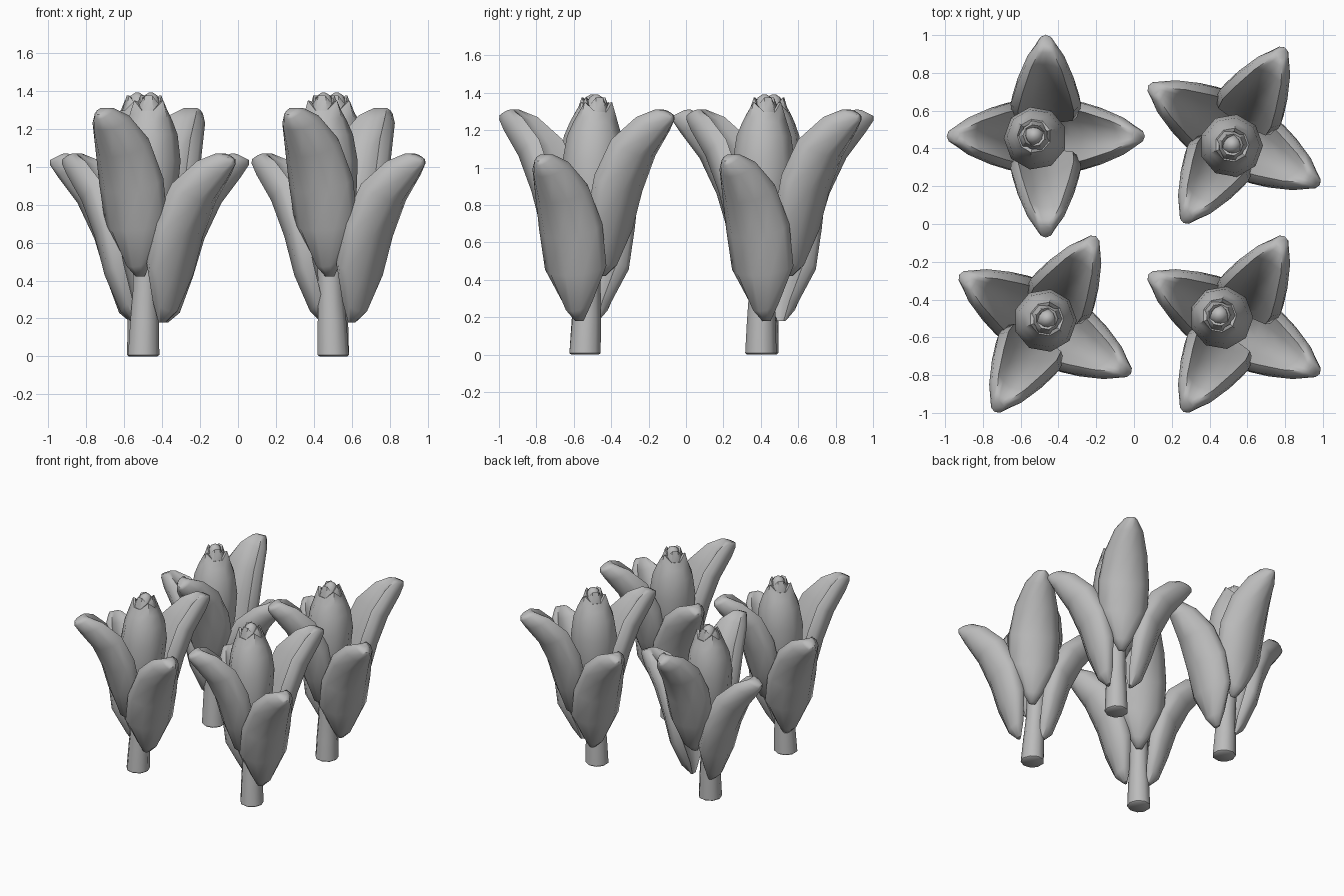
import bpy, math
from mathutils import Matrix, Vector

cube = bpy.data.objects.get("Cube")
if cube:
    bpy.data.objects.remove(cube, do_unlink=True)

grey = bpy.data.materials.new("plain_grey")
grey.use_nodes = True
grey.diffuse_color = (0.5, 0.5, 0.5, 1)
grey.node_tree.nodes["Principled BSDF"].inputs["Base Color"].default_value = (0.5, 0.5, 0.5, 1)


def loft(name, rings, sharp):
    """Skin a list of equal-sized closed rings and cap both ends."""
    n = len(rings[0])
    verts = [p for ring in rings for p in ring]
    faces = [tuple(reversed(range(n))), tuple(range(len(verts) - n, len(verts)))]
    for k in range(len(rings) - 1):
        for i in range(n):
            j = (i + 1) % n
            faces.append((k * n + i, k * n + j, k * n + n + j, k * n + n + i))
    mesh = bpy.data.meshes.new(name)
    mesh.from_pydata(verts, [], faces)
    mesh.materials.append(grey)
    obj = bpy.data.objects.new(name, mesh)
    bpy.context.collection.objects.link(obj)
    bpy.ops.object.select_all(action='DESELECT')
    obj.select_set(True)
    bpy.context.view_layer.objects.active = obj
    bpy.ops.object.mode_set(mode='EDIT')
    bpy.ops.mesh.select_all(action='SELECT')
    bpy.ops.mesh.normals_make_consistent(inside=False)
    bpy.ops.object.mode_set(mode='OBJECT')
    bpy.ops.object.shade_smooth_by_angle(angle=math.radians(sharp))


# Leaf rows: outer rib (r, z), inner rim (r, z), half width, hollowness
LEAF = [((.10, .18), (.07, .18), .025, 0), ((.16, .23), (.06, .29), .08, .5),
        ((.23, .42), (.07, .49), .185, .8), ((.29, .62), (.12, .72), .19, .9),
        ((.38, .81), (.21, .91), .16, .8), ((.485, .95), (.34, 1.03), .105, .4),
        ((.525, 1.01), (.43, 1.07), .05, 0), ((.525, 1.035), (.46, 1.068), .03, 0)]
# Boat-shaped half section: sideways fraction, depth from rib to rim, hollow depth
SECTION = [(0, 0, 0), (.55, .12, 0), (.93, .5, 0), (.98, .78, 0), (.78, 1, 0), (.4, 1, .35), (0, 1, .5)]
SECTION += [(-u, v, h) for u, v, h in reversed(SECTION[1:-1])]


def leaf(name, centre, angle, out, lift):
    turn = (Matrix.Translation((*centre, lift)) @ Matrix.Rotation(angle, 4, 'Z')
            @ Matrix.Translation((out, 0, 0)))
    rings = []
    for rib, rim, w, hollow in LEAF:
        a, b = Vector((rib[0], 0, rib[1])), Vector((rim[0], 0, rim[1]))
        rings.append([turn @ (a.lerp(b, v - h * hollow) + Vector((0, u * w, 0)))
                      for u, v, h in SECTION])
    loft(name, rings, 60)


# Turned profiles: (radius, height, height of the pointed petals)
STEM = [(.075, 0, 0), (.085, .008, 0), (.078, .18, 0), (.068, .35, 0), (.07, .55, 0)]
HUSK = [(.06, .5, 0), (.12, .65, 0), (.155, .85, 0), (.168, 1.03, 0), (.148, 1.17, 0),
        (.118, 1.25, .012), (.09, 1.315, .035), (.072, 1.31, .035), (.068, 1.26, 0)]
INNER = [(.085, 1.22, 0), (.082, 1.3, 0), (.058, 1.36, -.03), (.045, 1.35, -.03), (.04, 1.3, 0)]
CORE = [(.055, 1.25, 0), (.052, 1.335, 0), (.036, 1.375, 0), (.012, 1.39, 0)]


def turned(name, profile, base, top, phase, sides=9):
    rings = []
    for r, z, wave in profile:
        cx, cy = (b + (t - b) * z / 1.4 for b, t in zip(base, top))
        ring = []
        for i in range(sides):
            a = i * math.tau / sides
            ring.append((cx + r * math.cos(a + phase), cy + r * math.sin(a + phase),
                         z + wave * math.cos(3 * a)))
        rings.append(ring)
    loft(name, rings, 45)


# Plants: leaf centre, turn in degrees, foot of the stem, top of the bud
PLANTS = {
    "back_right": ((-.467, .465), 0, (-.5, .41), (-.53, .47)),
    "back_left": ((.53, .47), -30, (.5, .4), (.52, .42)),
    "front_right": ((-.47, -.53), -30, (-.5, -.54), (-.46, -.5)),
    "front_left": ((.53, -.53), -30, (.5, -.54), (.45, -.48)),
}
for place, (centre, turn, base, top) in PLANTS.items():
    phase = math.radians(turn * 2 + 20)
    for part, profile in (("stem", STEM), ("husk", HUSK), ("inner_petals", INNER), ("bud_core", CORE)):
        turned(f"{place}_{part}", profile, base, top, phase)
    for k, side in enumerate(("left", "back", "right", "front")):
        tall = k % 2
        leaf(f"{place}_{side}_leaf", centre, math.radians(turn + 90 * k), .012 * tall, .24 * tall)
